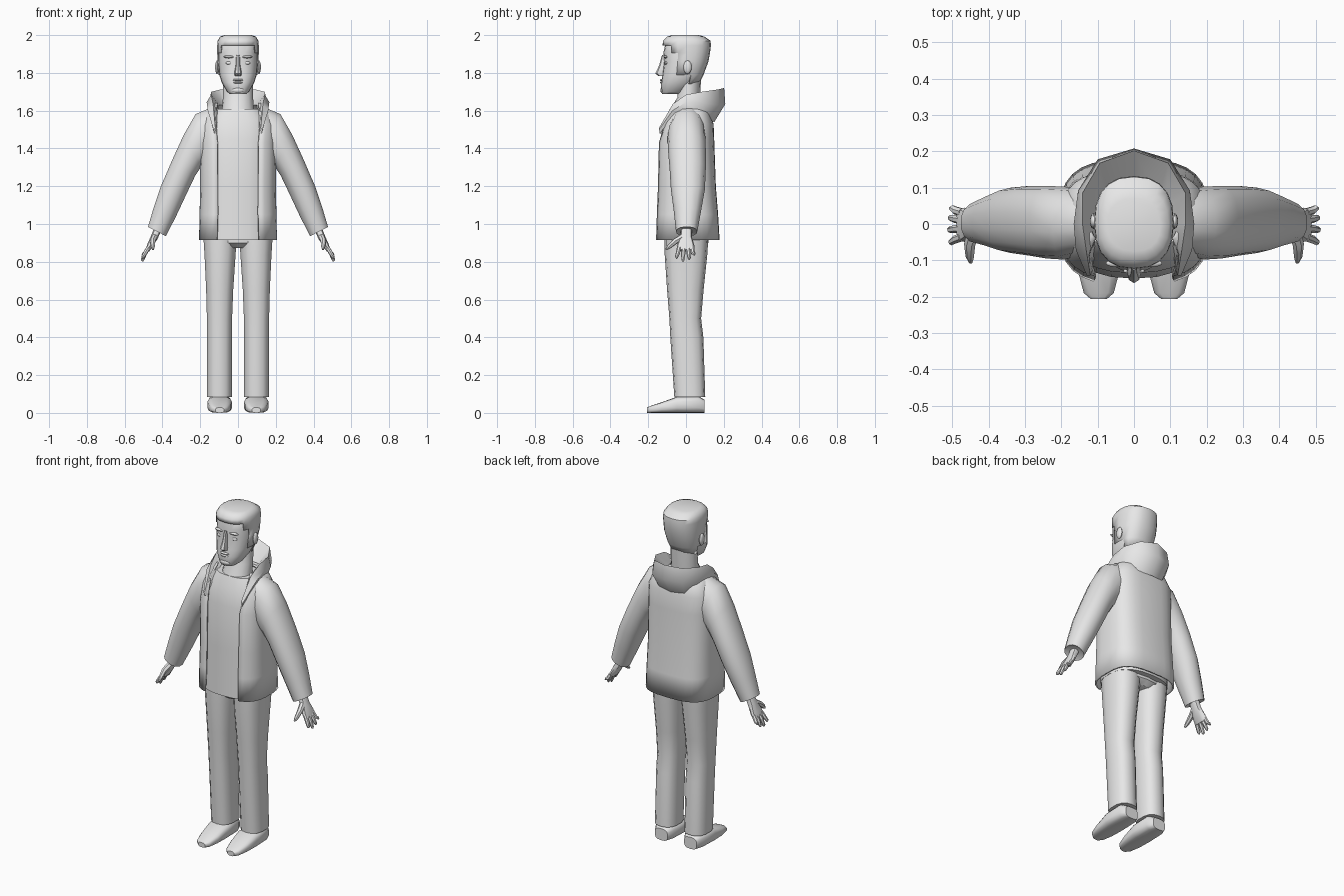
import bpy, bmesh, math
from mathutils import Vector

mat = bpy.data.materials.new("plain grey")
mat.diffuse_color = (0.8, 0.8, 0.8, 1)


def finish(name, bm, mirror=False, thick=0, angle=40):
    bmesh.ops.recalc_face_normals(bm, faces=bm.faces)
    me = bpy.data.meshes.new(name)
    bm.to_mesh(me)
    bm.free()
    me.materials.append(mat)
    ob = bpy.data.objects.new(name, me)
    bpy.context.collection.objects.link(ob)
    bpy.ops.object.select_all(action='DESELECT')
    ob.select_set(True)
    bpy.context.view_layer.objects.active = ob
    bpy.ops.object.shade_smooth_by_angle(angle=math.radians(angle))
    if thick:
        m = ob.modifiers.new("thickness", 'SOLIDIFY')
        m.thickness, m.offset = thick, -1
    if mirror:
        ob.modifiers.new("mirror", 'MIRROR')
    return ob


def ring(c, u, v, n=16, e=2.0, a0=0.0):
    """Superellipse loop; a0 > 0 leaves a gap around the -v direction."""
    c, u, v = Vector(c), Vector(u), Vector(v)
    pts = []
    for i in range(n):
        t = a0 + (2 * math.pi - 2 * a0) * i / (n - 1) if a0 else 2 * math.pi * i / n
        s, k = math.sin(t), -math.cos(t)
        pts.append(c + u * math.copysign(abs(s) ** (2 / e), s)
                   + v * math.copysign(abs(k) ** (2 / e), k))
    return pts


def loft(rings, closed=True, caps=True):
    bm = bmesh.new()
    vs = [[bm.verts.new(p) for p in r] for r in rings]
    n = len(vs[0])
    for a, b in zip(vs, vs[1:]):
        for i in range(n if closed else n - 1):
            j = (i + 1) % n
            bm.faces.new((a[i], a[j], b[j], b[i]))
    if caps:
        bm.faces.new(vs[0])
        bm.faces.new(vs[-1])
    return bm


def level(z, rx, yf, yb, x=0, **kw):
    """Horizontal loop from its half width and front/back limits."""
    return ring((x, (yf + yb) / 2, z), (rx, 0, 0), (0, (yb - yf) / 2, 0), **kw)


def tube(pts, radii, n=7):
    d = (Vector(pts[-1]) - Vector(pts[0])).normalized()
    u = d.cross(Vector((0.3, 1, 0.2))).normalized()
    w = d.cross(u)
    return loft([ring(p, u * r, w * r, n) for p, r in zip(pts, radii)])


def blob(name, loc, scale, mirror=False):
    bm = bmesh.new()
    bmesh.ops.create_uvsphere(bm, u_segments=10, v_segments=6, radius=1)
    bmesh.ops.scale(bm, vec=scale, verts=bm.verts)
    bmesh.ops.translate(bm, vec=loc, verts=bm.verts)
    finish(name, bm, mirror)


# trousers
legs = [(0.085, 0.067, -0.062, 0.102, 0.098), (0.4, 0.067, -0.083, 0.092, 0.098),
        (0.5, 0.068, -0.088, 0.08, 0.098), (0.65, 0.073, -0.1, 0.093, 0.097),
        (0.84, 0.084, -0.113, 0.113, 0.095), (0.96, 0.092, -0.115, 0.12, 0.095)]
finish("trouser_leg", loft([level(z, r, f, b, x, n=14, e=2.5) for z, r, f, b, x in legs]), True)
finish("pelvis", loft([level(0.872, 0.09, -0.08, 0.09, e=2.5),
                       level(0.90, 0.165, -0.11, 0.118, e=2.5),
                       level(1.0, 0.175, -0.115, 0.125, e=2.5)]))

# shoes, lofted from heel to toe
shoe = [(0.097, 0.042, 0.07), (0.06, 0.062, 0.092), (-0.05, 0.066, 0.085),
        (-0.13, 0.058, 0.056), (-0.19, 0.042, 0.036), (-0.207, 0.022, 0.028)]
finish("shoe", loft([ring((0.097, y, h / 2), (r, 0, 0), (0, 0, h / 2), 14, 3.2)
                     for y, r, h in shoe]), True)

# shirt
shirt = [(0.915, 0.185, -0.15, 0.15), (1.2, 0.18, -0.142, 0.135), (1.45, 0.18, -0.135, 0.13),
         (1.55, 0.165, -0.11, 0.12), (1.61, 0.12, -0.085, 0.09)]
finish("shirt", loft([level(*s, n=24, e=2.5) for s in shirt]))

# open jacket body: row = height, half width, front, back, opening half width
jacket = [(0.915, 0.207, -0.168, 0.178, 0.112), (1.05, 0.204, -0.163, 0.170, 0.108),
          (1.2, 0.201, -0.157, 0.158, 0.108), (1.43, 0.202, -0.152, 0.150, 0.11),
          (1.53, 0.198, -0.125, 0.146, 0.118), (1.59, 0.17, -0.1, 0.128, 0.122),
          (1.64, 0.125, -0.07, 0.09, 0.11)]
finish("jacket_body", loft([level(z, r, f, b, n=27, e=3, a0=math.asin((x / r) ** 1.5))
                            for z, r, f, b, x in jacket], False, False), thick=0.01)

# sleeves: row = outer x, z, inner x, z, front, back
sleeve = [(0.14, 1.62, 0.11, 1.38, -0.08, 0.095), (0.225, 1.585, 0.16, 1.33, -0.098, 0.103),
          (0.288, 1.475, 0.195, 1.30, -0.095, 0.105), (0.352, 1.335, 0.225, 1.255, -0.087, 0.105),
          (0.41, 1.2, 0.268, 1.165, -0.08, 0.1), (0.447, 1.09, 0.322, 1.05, -0.065, 0.08),
          (0.478, 0.985, 0.38, 0.935, -0.053, 0.06), (0.463, 0.985, 0.395, 0.95, -0.035, 0.042)]
finish("sleeve", loft([ring(((a + c) / 2, (f + k) / 2, (b + d) / 2),
                            ((a - c) / 2, 0, (b - d) / 2), (0, (k - f) / 2, 0), 14, 2.2)
                       for a, b, c, d, f, k in sleeve]), True)

# hood: each station goes low, outer, rim, inner
hood = [((0, .15, 1.54), (0, .208, 1.635), (0, .202, 1.72), (0, .09, 1.62)),
        ((.085, .135, 1.545), (.1, .178, 1.63), (.094, .168, 1.712), (.065, .075, 1.62)),
        ((.13, .085, 1.57), (.154, .092, 1.64), (.142, .085, 1.70), (.088, .045, 1.63)),
        ((.15, 0, 1.585), (.166, 0, 1.645), (.142, 0, 1.685), (.1, 0, 1.63)),
        ((.148, -.07, 1.56), (.16, -.072, 1.60), (.132, -.07, 1.635), (.105, -.06, 1.59)),
        ((.125, -.14, 1.48), (.13, -.142, 1.50), (.12, -.142, 1.51), (.115, -.13, 1.48))]
bm = loft(hood)
bm.faces.ensure_lookup_table()
bmesh.ops.delete(bm, geom=[f for f in bm.faces if all(abs(v.co.x) < 1e-4 for v in f.verts)],
                 context='FACES_ONLY')
finish("hood", bm, True, angle=50)

# hand and fingers
n_out = Vector((0.9, 0, 0.42))
palm = [(0.42, 0.003, 0.985, 0.022, 0.028), (0.443, 0, 0.93, 0.02, 0.031),
        (0.467, -0.002, 0.885, 0.016, 0.047), (0.479, -0.002, 0.86, 0.012, 0.045)]
finish("palm", loft([ring((x, y, z), n_out * a, (0, b, 0), 10, 2.5)
                     for x, y, z, a, b in palm]), True)
for i, (y0, y1, z) in enumerate([(-.036, -.05, .818), (-.012, -.016, .802),
                                 (.011, .017, .812), (.032, .043, .835)]):
    finish(f"finger_{i + 1}", tube([(.474, y0, .875), (.492, (y0 + y1) / 2, .845),
                                    (.5 + (.835 - z) * .2, y1, z + .008), (.507, y1, z)],
                                   [.012, .0115, .009, .004]), True)
finish("thumb", tube([(.44, -.012, .935), (.452, -.055, .91), (.452, -.09, .88),
                      (.45, -.106, .865)], [.018, .016, .012, .005]), True)

# neck
finish("neck", loft([level(1.56, .09, -.092, .07), level(1.61, .084, -.083, .072),
                     level(1.67, .08, -.045, .075), level(1.78, .08, -.04, .08)]))

# head
head = [(1.688, .042, -.125, -.03), (1.70, .058, -.132, .0), (1.75, .087, -.131, .055),
        (1.79, .099, -.125, .085), (1.86, .105, -.116, .105), (1.91, .103, -.119, .11),
        (1.96, .098, -.108, .11), (1.985, .08, -.07, .08)]
finish("head", loft([level(*h, n=20, e=2.4) for h in head]))

# hair: cap with the face area cut away
hair = [(1.74, .086, -.1, .068), (1.79, .102, -.115, .093), (1.86, .109, -.118, .119),
        (1.905, .11, -.12, .127), (1.945, .11, -.124, .132), (1.97, .108, -.122, .13),
        (1.992, .095, -.1, .098), (2.0, .072, -.075, .07)]
bm = loft([level(*h, n=20, e=2.4) for h in hair])
cut = []
for f in bm.faces:
    c = f.calc_center_median()
    if c.z < 1.75 and len(f.verts) > 4:
        cut.append(f)
    elif c.z < 1.80 and c.y < 0.03 or c.z < 1.90 and c.y < -0.03 or c.z < 1.94 and c.y < -0.07:
        cut.append(f)
bmesh.ops.delete(bm, geom=cut, context='FACES')
finish("hair", bm, thick=0.008)

# face details
nose = [(1.895, .009, -.127, -.1), (1.84, .012, -.142, -.1), (1.797, .02, -.163, -.1),
        (1.783, .016, -.145, -.1)]
finish("nose", loft([level(*s, n=8) for s in nose]))
blob("ear", (.111, .008, 1.83), (.011, .022, .036), True)
blob("eyelid", (.045, -.104, 1.852), (.022, .01, .009), True)
blob("brow", (.046, -.108, 1.885), (.033, .011, .008), True)
blob("upper_lip", (0, -.129, 1.763), (.03, .009, .006))
blob("lower_lip", (0, -.129, 1.749), (.026, .009, .006))
blob("chin", (0, -.122, 1.708), (.035, .014, .016))
